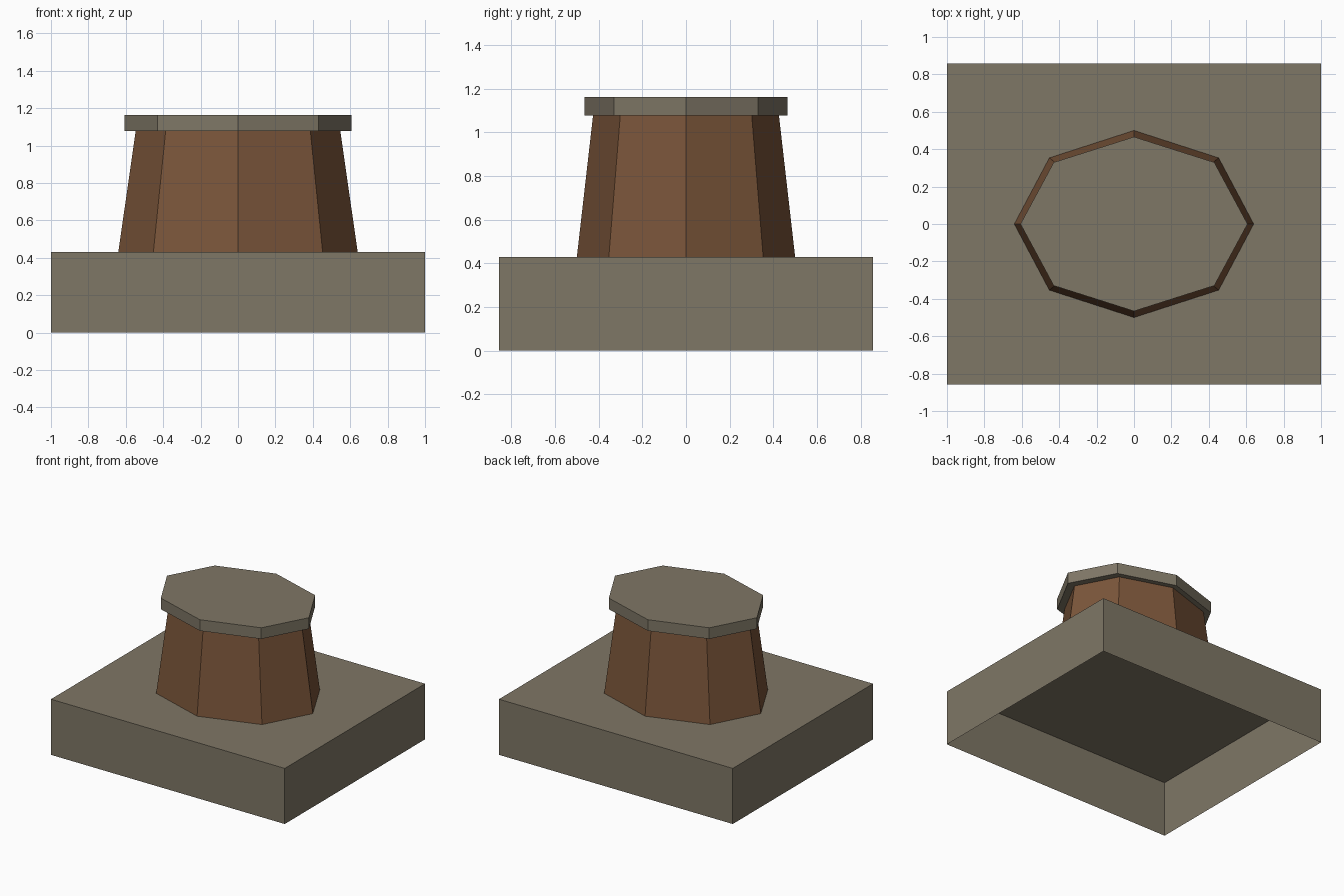
import bpy, bmesh, math

if "Cube" in bpy.data.objects:
    bpy.data.objects.remove(bpy.data.objects["Cube"])


def material(name, color):
    m = bpy.data.materials.new(name)
    m.diffuse_color = (*color, 1)
    m.use_nodes = True
    m.node_tree.nodes["Principled BSDF"].inputs["Base Color"].default_value = m.diffuse_color
    return m


stone = material("grey stone", (0.212, 0.184, 0.133))
brown = material("brown clay", (0.195, 0.091, 0.042))


def ring(n, rx, ry, z, start=0.0):
    pts = []
    for i in range(n):
        a = start + 2 * math.pi * i / n
        pts.append((rx * math.cos(a), ry * math.sin(a), z))
    return pts


def loft(name, lower, upper, mat, top=True, bottom=True):
    """Join two matching rings with flat sides and optional end faces."""
    bm = bmesh.new()
    lo = [bm.verts.new(p) for p in lower]
    hi = [bm.verts.new(p) for p in upper]
    n = len(lo)
    for i in range(n):
        j = (i + 1) % n
        bm.faces.new((lo[i], lo[j], hi[j], hi[i]))
    if top:
        bm.faces.new(hi)
    if bottom:
        bm.faces.new(lo[::-1])
    mesh = bpy.data.meshes.new(name)
    bm.to_mesh(mesh)
    bm.free()
    mesh.materials.append(mat)
    obj = bpy.data.objects.new(name, mesh)
    bpy.context.collection.objects.link(obj)
    return obj


# Base block: thin shell, open underneath
rx, ry = 1.0 * math.sqrt(2), 0.857 * math.sqrt(2)
loft("base_block", ring(4, rx, ry, 0, math.pi / 4),
     ring(4, rx, ry, 0.43, math.pi / 4), stone, bottom=False)

# Tapered eight-sided pot
loft("chimney_pot", ring(8, 0.64, 0.50, 0.43), ring(8, 0.547, 0.426, 1.077),
     brown, top=False, bottom=False)

# Overhanging eight-sided cap
loft("cap_slab", ring(8, 0.607, 0.466, 1.077), ring(8, 0.607, 0.466, 1.163), stone)
